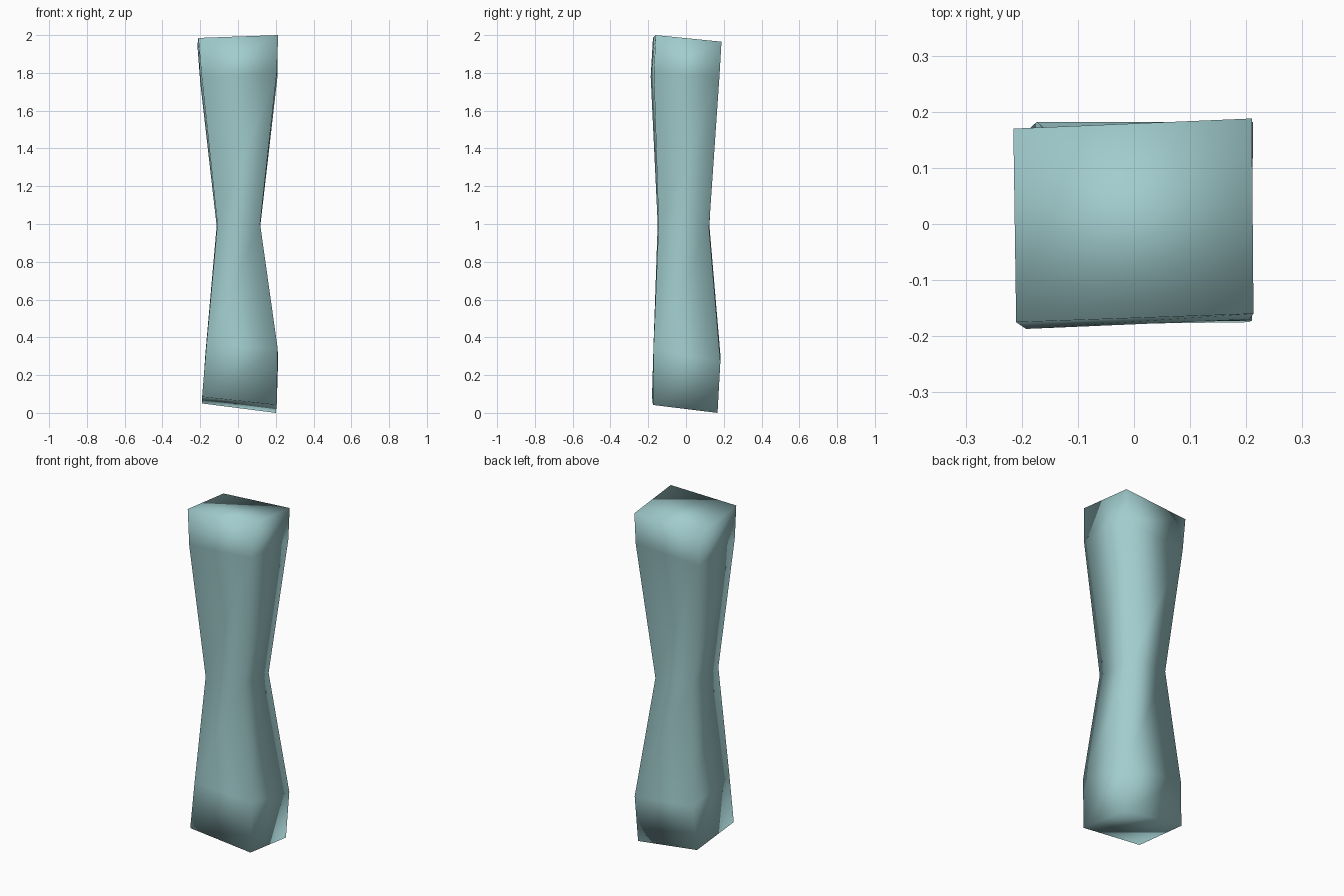
import bpy
import bmesh

# Four-sided cross-sections from bottom to top.
# Corner order: front-left, front-right, back-right, back-left.
rings = [
    # slanted bottom end
    [(-0.19, -0.18, 0.085), (0.205, -0.175, 0.042), (0.20, 0.167, 0.0), (-0.19, 0.167, 0.05)],
    # lower flare
    [(-0.167, -0.172, 0.36), (0.21, -0.172, 0.34), (0.212, 0.182, 0.27), (-0.173, 0.182, 0.31)],
    # waist
    [(-0.109, -0.15, 1.0), (0.117, -0.145, 1.0), (0.117, 0.122, 0.98), (-0.113, 0.124, 0.99)],
    # upper flare
    [(-0.192, -0.187, 1.78), (0.205, -0.17, 1.80), (0.209, 0.177, 1.78), (-0.20, 0.165, 1.75)],
    # slanted top end
    [(-0.21, -0.175, 1.985), (0.213, -0.16, 2.0), (0.21, 0.188, 1.965), (-0.215, 0.17, 1.945)],
]

# Bridge the sections into a closed, fully smooth block
bm = bmesh.new()
loops = [[bm.verts.new(p) for p in ring] for ring in rings]
for low, high in zip(loops, loops[1:]):
    for i in range(4):
        j = (i + 1) % 4
        bm.faces.new((low[i], low[j], high[j], high[i]))
bm.faces.new(loops[0][::-1])
bm.faces.new(loops[-1])
for f in bm.faces:
    f.smooth = True

mesh = bpy.data.meshes.new("waisted_post")
bm.to_mesh(mesh)
bm.free()
post = bpy.data.objects.new("waisted_post", mesh)
bpy.context.collection.objects.link(post)

# Pale teal surface
mat = bpy.data.materials.new("pale_teal")
mat.diffuse_color = (0.36, 0.61, 0.62, 1.0)
mesh.materials.append(mat)
